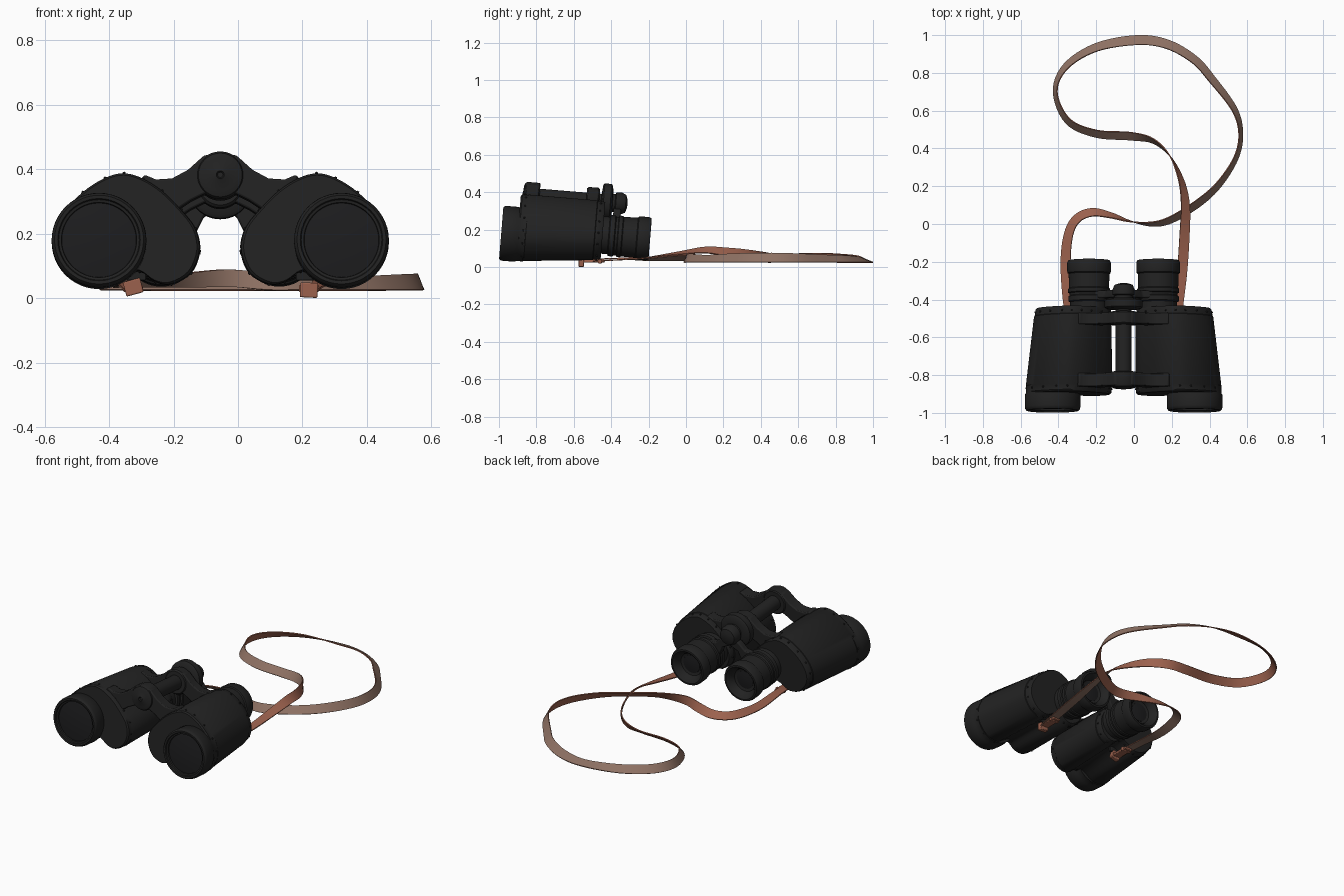
import bpy, bmesh, math
from mathutils import Vector, Matrix

if "Cube" in bpy.data.objects:
    bpy.data.objects.remove(bpy.data.objects["Cube"])

MID = -0.055
PIVOT = Vector((0, -0.945, 0.178))
TILT = Matrix.Translation(PIVOT) @ Matrix.Rotation(math.radians(-4.7), 4, 'X') @ Matrix.Translation(-PIVOT)


def material(name, color):
    m = bpy.data.materials.new(name)
    m.use_nodes = True
    m.diffuse_color = (*color, 1)
    bsdf = m.node_tree.nodes["Principled BSDF"]
    bsdf.inputs["Base Color"].default_value = (*color, 1)
    bsdf.inputs["Roughness"].default_value = 0.6
    return m


BLACK = material("black covering", (0.016, 0.016, 0.016))
GLASS = material("dark glass", (0.012, 0.012, 0.013))
LEATHER = material("red brown leather", (0.33, 0.12, 0.075))
SUEDE = material("grey brown suede", (0.27, 0.165, 0.125))


def finish(name, bm, mats, tilt=True, bevel=0):
    bmesh.ops.recalc_face_normals(bm, faces=bm.faces)
    if tilt:
        bm.transform(TILT)
    mesh = bpy.data.meshes.new(name)
    bm.to_mesh(mesh)
    bm.free()
    ob = bpy.data.objects.new(name, mesh)
    bpy.context.collection.objects.link(ob)
    for m in mats:
        mesh.materials.append(m)
    if bevel:
        mod = ob.modifiers.new("soft edges", 'BEVEL')
        mod.width, mod.segments, mod.limit_method = bevel, 2, 'ANGLE'
    bpy.ops.object.select_all(action='DESELECT')
    ob.select_set(True)
    bpy.context.view_layer.objects.active = ob
    bpy.ops.object.shade_smooth_by_angle(angle=math.radians(35))
    return ob


def loft(name, rings, mats, paint=None, **kw):
    """Skin a row of closed rings and cap both ends."""
    bm = bmesh.new()
    loops = [[bm.verts.new(p) for p in ring] for ring in rings]
    n = len(loops[0])
    for a, b in zip(loops, loops[1:]):
        for k in range(n):
            f = bm.faces.new((a[k], a[(k + 1) % n], b[(k + 1) % n], b[k]))
            f.material_index = paint(k) if paint else 0
    bm.faces.new(loops[0])
    bm.faces.new(loops[-1])
    return finish(name, bm, mats, **kw)


def turned(name, x, z, profile, mats=(BLACK,), segments=48):
    """Revolve (radius, y) pairs around an axis along y."""
    turns = [2 * math.pi * i / segments for i in range(segments)]
    rings = [[(x + r * math.cos(t), y, z + r * math.sin(t)) for t in turns] for r, y in profile]
    return loft(name, rings, mats)


def smooth_path(points, steps, closed):
    """Catmull-Rom interpolation of points of any dimension."""
    n = len(points)
    pick = (lambda i: points[i % n]) if closed else (lambda i: points[min(max(i, 0), n - 1)])
    out = []
    for i in range(n if closed else n - 1):
        for s in range(steps):
            t = s / steps
            out.append([0.5 * (2 * b + (c - a) * t + (2 * a - 5 * b + 4 * c - d) * t * t
                               + (3 * b - a - 3 * c + d) * t ** 3)
                        for a, b, c, d in zip(pick(i - 1), pick(i), pick(i + 1), pick(i + 2))])
    if not closed:
        out.append(list(points[-1]))
    return out


# Cross-section of one prism housing: (distance from the middle, height)
SECTION = smooth_path([
    (.375, .035), (.46, .06), (.515, .13), (.52, .2), (.49, .27), (.43, .335), (.36, .38),
    (.3, .395), (.24, .378), (.18, .34), (.12, .28), (.075, .22), (.062, .15), (.09, .08),
    (.15, .045), (.2, .052), (.25, .085), (.3, .075)], 4, True)


def housing_ring(side, y, grow):
    s = 1 - 0.12 * (y + 0.9) / 0.45        # housing tapers toward the eyepieces
    ring = []
    for d, z in SECTION:
        d, z = .28 + (d - .28) * grow, .21 + (z - .21) * grow
        ring.append((MID + side * (.08 + (d - .08) * s), y, .39 - (.39 - z) * s))
    return ring


HINGE_ARM = [(0, .455), (.05, .45), (.1, .405), (.15, .378), (.2, .375), (.235, .39), (.25, .37),
             (.25, .3), (.15, .27), (.09, .31), (.05, .33), (0, .33)]
EYE_ARM = [(0, .37), (.06, .355), (.1, .315), (.15, .31), (.18, .3), (.18, .2), (.09, .22), (.05, .3), (0, .32)]


def arm(name, side, profile, y0, y1):
    rings = [[(MID + side * d, y, z) for d, z in profile] for y in (y0, y1)]
    loft(name, rings, [BLACK], bevel=0.006)


for side, label in ((1, "left"), (-1, "right")):
    # Prism housing with rims at both ends
    stations = [(-.9, .95), (-.892, .985), (-.86, .99), (-.857, 1), (-.49, 1),
                (-.487, .985), (-.455, .98), (-.447, .95)]
    loft(label + "_prism_housing", [housing_ring(side, y, g) for y, g in stations], [BLACK])

    # Rim screws
    bm = bmesh.new()
    for y in (-.872, -.47):
        for p in housing_ring(side, y, .99)[::4]:
            bmesh.ops.create_icosphere(bm, subdivisions=1, radius=.006, matrix=Matrix.Translation(p))
    finish(label + "_rim_screws", bm, [BLACK])

    # Objective barrel and lens
    x = MID + side * .376
    turned(label + "_objective_barrel", x, .178, [
        (.115, -.965), (.117, -.978), (.125, -.98), (.128, -.987), (.138, -.988), (.145, -.98),
        (.147, -.97), (.147, -.905), (.142, -.896), (.142, -.86)])
    turned(label + "_objective_lens", x, .178, [
        (.02, -.976), (.07, -.974), (.116, -.968), (.116, -.96)], [GLASS])

    # Eyepiece with collars, eyecup and lens
    x = MID + side * .183
    turned(label + "_eyepiece", x, .212, [
        (.1, -.47), (.1, -.415), (.11, -.41), (.11, -.385), (.103, -.38), (.103, -.368), (.111, -.364),
        (.111, -.345), (.106, -.34), (.108, -.265), (.114, -.26), (.116, -.25), (.116, -.205),
        (.11, -.193), (.1, -.192), (.09, -.2), (.075, -.22), (.07, -.235), (.055, -.24)])
    turned(label + "_eye_lens", x, .212, [(.057, -.245), (.055, -.238), (.02, -.233)], [GLASS])

    # Hinge arms and eyepiece bridge
    arm(label + "_front_hinge_arm", side, HINGE_ARM, -.875, -.805)
    arm(label + "_rear_hinge_arm", side, HINGE_ARM, -.545, -.485)
    arm(label + "_eyepiece_bridge", side, EYE_ARM, -.4, -.36)

# Central hinge, focus wheel and end knob
turned("hinge_shaft", MID, .388, [(.043, -.83), (.043, -.44)])
turned("front_hinge_cap", MID, .388, [
    (.008, -.887), (.012, -.893), (.016, -.89), (.05, -.887), (.068, -.88), (.074, -.87), (.074, -.805), (.068, -.8)])
turned("rear_hinge_knuckle", MID, .388, [(.066, -.55), (.074, -.542), (.074, -.488), (.066, -.48)])
turned("focus_wheel", MID, .388, [
    (.04, -.47), (.09, -.465), (.1, -.457), (.1, -.42), (.09, -.412), (.05, -.408)])
turned("focus_knob", MID, .388, [
    (.048, -.42), (.048, -.395), (.058, -.39), (.058, -.36), (.048, -.338), (.025, -.33), (.008, -.328)])

# Neck strap: x, y, twist in degrees, lift
STRAP = smooth_path([
    (-.325, -.56, 0, 0), (-.35, -.4, 0, .02), (-.362, -.2, -15, .01), (-.345, -.05, -30, .01),
    (-.3, .03, -35, .01), (-.22, .062, -40, .01), (-.12, .045, -60, .01), (-.02, .014, -85, .01),
    (.1, 0, -115, 0), (.2, .025, -130, 0), (.34, .11, -135, 0), (.45, .21, -125, 0),
    (.54, .35, -115, 0), (.565, .48, -112, 0), (.53, .61, -122, 0), (.41, .77, -135, 0),
    (.32, .87, -140, 0), (.18, .95, -150, 0), (.02, .974, -160, 0), (-.2, .935, -140, 0),
    (-.36, .835, -125, 0), (-.417, .7, -112, 0), (-.35, .545, -125, 0), (-.2, .478, -135, 0),
    (-.02, .465, -140, 0), (.1, .44, -115, 0), (.19, .36, -90, .01), (.25, .23, -60, .03),
    (.272, .1, -35, .05), (.268, -.05, -15, .04), (.255, -.25, 0, .02), (.235, -.42, 0, .01),
    (.22, -.56, 0, 0)], 6, False)
HALF = 0.027
rings = []
for i, (x, y, twist, lift) in enumerate(STRAP):
    a, b = STRAP[max(i - 1, 0)], STRAP[min(i + 1, len(STRAP) - 1)]
    along = Vector((b[0] - a[0], b[1] - a[1], 0)).normalized()
    t = math.radians(twist)
    width = Vector((-along.y, along.x, 0)) * math.cos(t) + Vector((0, 0, math.sin(t)))
    normal = along.cross(width)
    centre = Vector((x, y, .025 + lift + HALF * abs(math.sin(t))))
    rings.append([centre + width * HALF * u + normal * .003 * v
                  for u, v in ((-1, 1), (1, 1), (1, -1), (-1, -1))])
loft("neck_strap", rings, [LEATHER, SUEDE], paint=lambda k: 1 if k == 2 else 0, tilt=False)


def block(name, centre, size, mat, turn=0):
    bm = bmesh.new()
    place = Matrix.Translation(centre) @ Matrix.Rotation(math.radians(turn), 4, 'Y')
    bmesh.ops.create_cube(bm, size=1, matrix=place @ Matrix.Diagonal((*size, 1)))
    finish(name, bm, [mat], tilt=False, bevel=0.004)


# Strap end loops, stitched tabs and the lugs that hold them
for label, x, z, turn in (("right", -.325, .034, -15), ("left", .22, .025, 3)):
    block(label + "_strap_loop", (x, -.56, z), (.055, .03, .046), LEATHER, turn)
    block(label + "_strap_tab", (x, -.5, .03), (.052, .13, .014), LEATHER)
    block(label + "_strap_lug", (x, -.56, .075), (.08, .02, .04), BLACK)
    block(label + "_strap_keeper", (x, -.46, .03), (.062, .02, .022), LEATHER)
